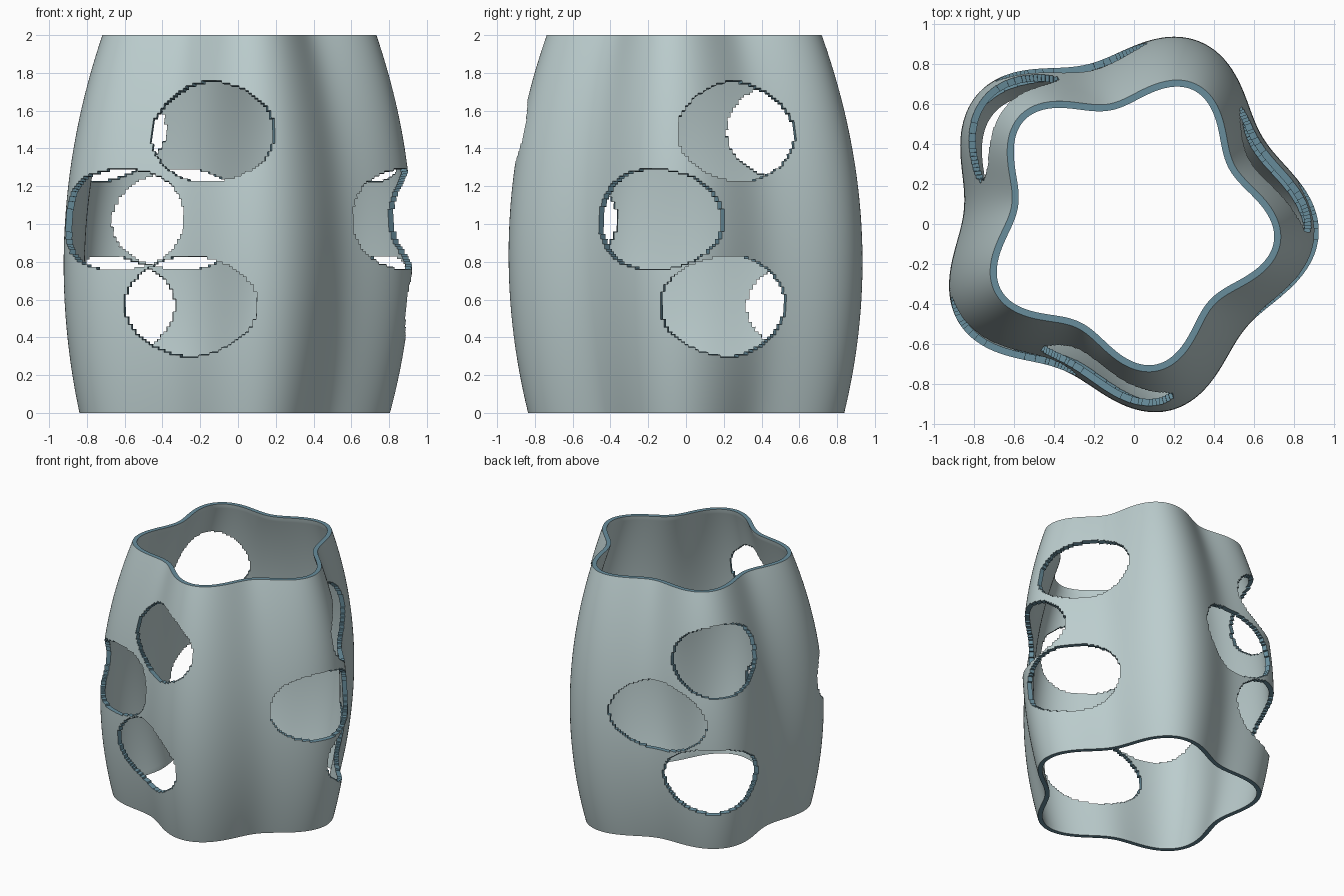
import bpy, bmesh
from math import sin, cos, radians, degrees, tau

cube = bpy.data.objects.get("Cube")
if cube:
    bpy.data.objects.remove(cube)

HEIGHT = 2.0
SEGMENTS, ROWS = 320, 150
LOBES, LOBE_DEPTH = 5, 0.083
WALL = 0.035
# Hole rows: (height, angle of the first hole); each row has three holes
HOLE_ROWS = [(1.49, 20.5), (1.025, -12), (0.565, 15)]
HOLE_HALF_ANGLE, HOLE_HALF_HEIGHT = 24.4, 0.268


def make_material(name, colour):
    mat = bpy.data.materials.new(name)
    mat.use_nodes = True
    mat.diffuse_color = colour
    mat.node_tree.nodes["Principled BSDF"].inputs["Base Color"].default_value = colour
    return mat


def wall_point(angle, z):
    """Point on the fluted, barrel-shaped outer wall, slightly twisted at the top."""
    lobe_angle = radians(-4 - z * z)
    radius = 0.785 + 0.25 * z - 0.152 * z * z
    radius += LOBE_DEPTH * cos(LOBES * (angle - lobe_angle))
    axis_x = -0.062 + 0.02 * z
    return (axis_x + radius * cos(angle), 0.014 + radius * sin(angle), z)


def in_hole(angle_deg, z):
    for height, first in HOLE_ROWS:
        turn = (angle_deg - first + 60) % 120 - 60
        if (turn / HOLE_HALF_ANGLE) ** 2 + ((z - height) / HOLE_HALF_HEIGHT) ** 2 < 1:
            return True
    return False


# Outer wall as a grid with the oval holes left out
bm = bmesh.new()
grid = [[bm.verts.new(wall_point(tau * i / SEGMENTS, HEIGHT * j / ROWS))
         for i in range(SEGMENTS)] for j in range(ROWS + 1)]
for j in range(ROWS):
    for i in range(SEGMENTS):
        if in_hole(degrees(tau * (i + 0.5) / SEGMENTS), HEIGHT * (j + 0.5) / ROWS):
            continue
        k = (i + 1) % SEGMENTS
        bm.faces.new((grid[j][i], grid[j][k], grid[j + 1][k], grid[j + 1][i]))
loose = [v for v in bm.verts if not v.link_faces]
bmesh.ops.delete(bm, geom=loose, context='VERTS')
mesh = bpy.data.meshes.new("fluted_shell")
bm.to_mesh(mesh)
bm.free()

shell = bpy.data.objects.new("fluted_shell", mesh)
bpy.context.collection.objects.link(shell)
mesh.materials.append(make_material("pale grey green", (0.50, 0.61, 0.615, 1)))
mesh.materials.append(make_material("slate blue edge", (0.14, 0.27, 0.335, 1)))

# Wall thickness, with the cut edges in the edge colour
solid = shell.modifiers.new("wall", 'SOLIDIFY')
solid.thickness = WALL
solid.offset = -1
solid.material_offset_rim = 1
bpy.ops.object.select_all(action='DESELECT')
shell.select_set(True)
bpy.context.view_layer.objects.active = shell
bpy.ops.object.modifier_apply(modifier=solid.name)

# Level the top and bottom rims
for v in shell.data.vertices:
    if v.co.z < 0.0095:
        v.co.z = 0
    elif v.co.z > HEIGHT - 0.0127:
        v.co.z = HEIGHT
bpy.ops.object.shade_smooth_by_angle(angle=radians(35))
